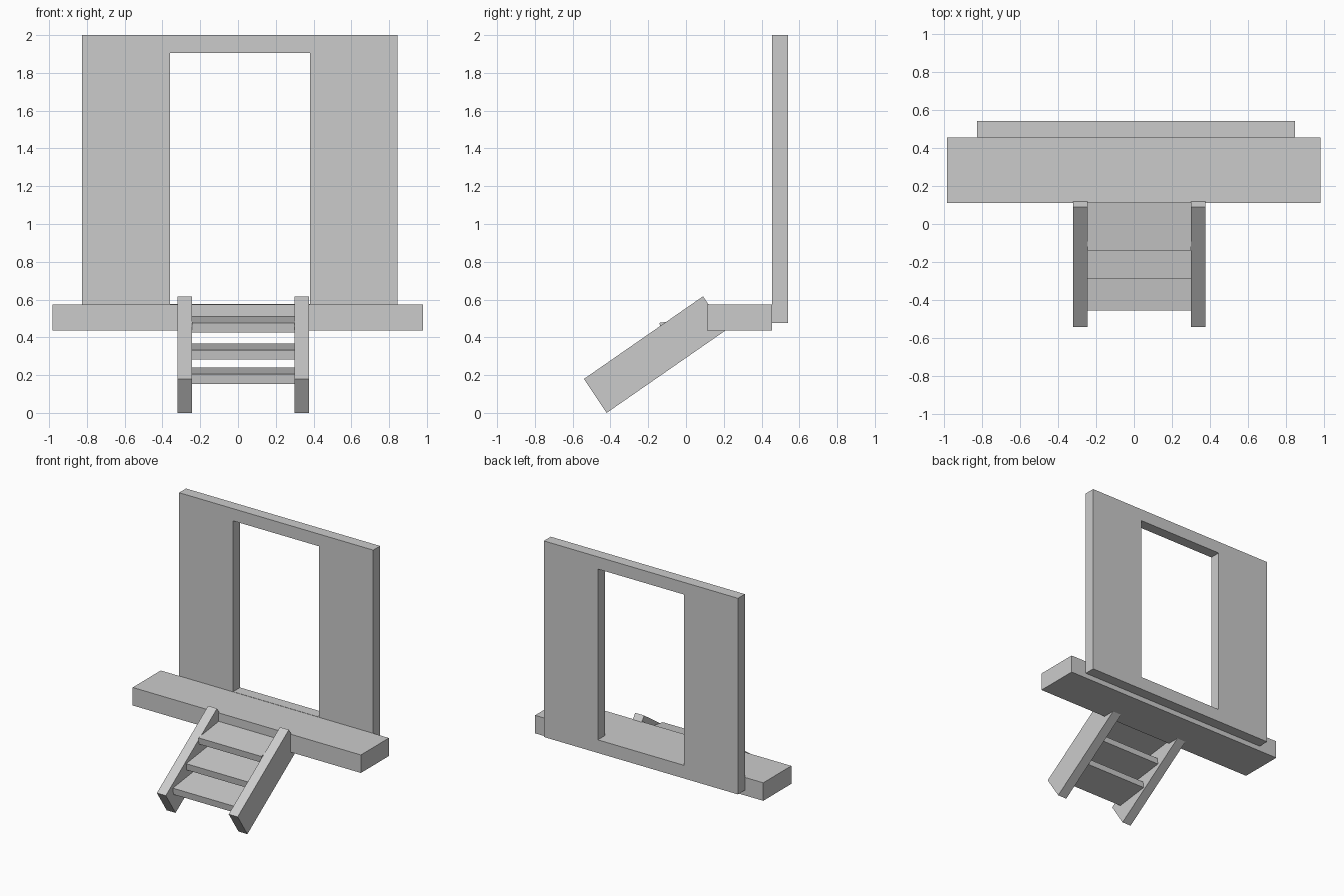
import bpy, bmesh, math
from mathutils import Matrix, Vector

old = bpy.data.objects.get("Cube")
if old:
    bpy.data.objects.remove(old)

GREY = (0.6, 0.6, 0.6, 1.0)
grey = bpy.data.materials.new("plain grey")
grey.use_nodes = True
grey.diffuse_color = GREY
for node in grey.node_tree.nodes:
    if node.type == 'BSDF_PRINCIPLED':
        node.inputs["Base Color"].default_value = GREY


def finish(name, bm):
    bmesh.ops.recalc_face_normals(bm, faces=bm.faces)
    mesh = bpy.data.meshes.new(name)
    bm.to_mesh(mesh)
    bm.free()
    mesh.materials.append(grey)
    obj = bpy.data.objects.new(name, mesh)
    bpy.context.collection.objects.link(obj)
    return obj


def box(name, low, high, pivot=(0, 0, 0), tilt=0.0):
    """Box between two corners, tilted about the x axis through pivot."""
    low, high, pivot = Vector(low), Vector(high), Vector(pivot)
    bm = bmesh.new()
    bmesh.ops.create_cube(bm, size=1)
    bmesh.ops.scale(bm, vec=high - low, verts=bm.verts)
    bmesh.ops.translate(bm, vec=(low + high) / 2, verts=bm.verts)
    bmesh.ops.rotate(bm, cent=pivot, verts=bm.verts,
                     matrix=Matrix.Rotation(tilt, 3, 'X'))
    return finish(name, bm)


def rectangle(x0, x1, z0, z1):
    return [(x0, z0), (x1, z0), (x1, z1), (x0, z1)]


# Wall with a doorway: a ring of four faces, extruded backwards
bm = bmesh.new()
front, depth = 0.455, 0.085
outer, inner = [[bm.verts.new((x, front, z)) for x, z in loop] for loop in
                (rectangle(-0.825, 0.845, 0.475, 2.0),
                 rectangle(-0.36, 0.38, 0.577, 1.905))]
for i in range(4):
    j = (i + 1) % 4
    bm.faces.new((outer[i], outer[j], inner[j], inner[i]))
ring = bmesh.ops.extrude_face_region(bm, geom=list(bm.faces))
moved = [v for v in ring["geom"] if isinstance(v, bmesh.types.BMVert)]
bmesh.ops.translate(bm, vec=(0, depth, 0), verts=moved)
finish("doorway_wall", bm)

# Landing in front of the door
box("landing", (-0.983, 0.11, 0.435), (0.98, 0.455, 0.575))

# Sloping side rails of the steps
profile = [(-0.42, 0.0), (0.21, 0.437), (0.09, 0.617), (-0.54, 0.18)]
for name, x0, x1 in (("right_rail", -0.32, -0.243), ("left_rail", 0.298, 0.375)):
    bm = bmesh.new()
    face = bm.faces.new([bm.verts.new((x0, y, z)) for y, z in profile])
    side = bmesh.ops.extrude_face_region(bm, geom=[face])
    moved = [v for v in side["geom"] if isinstance(v, bmesh.types.BMVert)]
    bmesh.ops.translate(bm, vec=(x1 - x0, 0, 0), verts=moved)
    finish(name, bm)

# Treads, tipped slightly up towards the back
for name, y, z in (("lower_tread", -0.453, 0.205),
                   ("middle_tread", -0.29, 0.333),
                   ("upper_tread", -0.14, 0.477)):
    box(name, (-0.243, y, z - 0.052), (0.298, y + 0.27, z),
        pivot=(0, y, z), tilt=math.radians(7.4))
